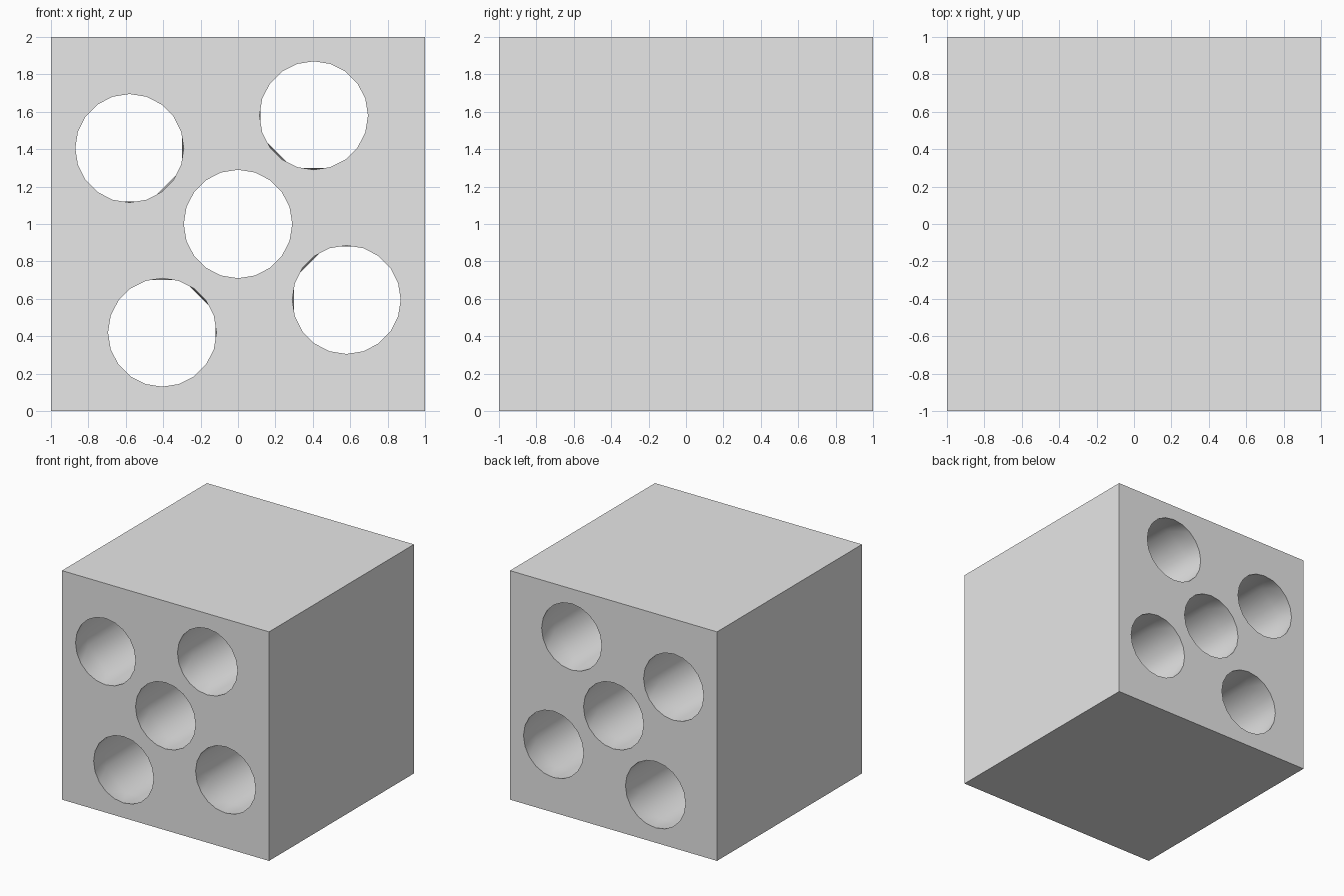
import bpy, bmesh
from math import cos, sin, radians

cube = bpy.data.objects.get("Cube")
if cube:
    bpy.data.objects.remove(cube, do_unlink=True)

RIM_SIDES, RIM_RADIUS = 20, 0.29
BORE_SIDES, BORE_RADIUS = 8, 0.319
BORE_Y = 0.8          # where the round mouth has become an octagonal bore
OUTWARD = 0.018       # drift of the outer bores away from the middle

# Hole centres: one in the middle, four in a turned square around it
centres = [(0, 0)]
x, z = 0.58, -0.405
for _ in range(4):
    centres.append((x, z))
    x, z = -z, x


def ring(bm, cx, cz, y, sides, radius, offset=0.0):
    angles = [radians(offset + 360 * i / sides) for i in range(sides)]
    return [bm.verts.new((cx + radius * cos(a), y, cz + radius * sin(a) + 1))
            for a in angles]


def loop_edges(bm, verts):
    return [bm.edges.new((v, verts[i - 1])) for i, v in enumerate(verts)]


def stitch(bm, rim, bore):
    """Join the round mouth to the octagonal bore with triangles."""
    for i, v in enumerate(rim):
        j = (i + 1) % RIM_SIDES
        a = i * BORE_SIDES // RIM_SIDES
        b = j * BORE_SIDES // RIM_SIDES
        bm.faces.new((v, rim[j], bore[a]))
        if a != b:
            bm.faces.new((rim[j], bore[b], bore[a]))


bm = bmesh.new()
squares, bores = [], []
for side in (-1, 1):
    # Pierced front or back face
    corners = [bm.verts.new((px, side, pz))
               for px, pz in ((-1, 0), (1, 0), (1, 2), (-1, 2))]
    edges = loop_edges(bm, corners)
    rims = [ring(bm, cx, cz, side, RIM_SIDES, RIM_RADIUS) for cx, cz in centres]
    for rim in rims:
        edges += loop_edges(bm, rim)
    bmesh.ops.triangle_fill(bm, edges=edges, use_beauty=True, normal=(0, side, 0))

    # Hole mouths
    end = []
    for (cx, cz), rim in zip(centres, rims):
        k = 1 + OUTWARD / 0.707
        bore = ring(bm, cx * k, cz * k, side * BORE_Y, BORE_SIDES, BORE_RADIUS,
                    180 / BORE_SIDES)
        stitch(bm, rim, bore)
        end.append(bore)
    squares.append(corners)
    bores.append(end)

# Outer sides of the block and the straight bores
for near, far in [tuple(squares)] + list(zip(*bores)):
    for i in range(len(near)):
        bm.faces.new((near[i - 1], near[i], far[i], far[i - 1]))
bmesh.ops.recalc_face_normals(bm, faces=bm.faces[:])

mesh = bpy.data.meshes.new("pierced_block")
bm.to_mesh(mesh)
bm.free()
block = bpy.data.objects.new("pierced_block", mesh)
bpy.context.collection.objects.link(block)

# Plain grey material
grey = bpy.data.materials.new("light_grey")
grey.use_nodes = True
colour = (0.8, 0.8, 0.8, 1)
grey.diffuse_color = colour
for node in grey.node_tree.nodes:
    if node.type == 'BSDF_PRINCIPLED':
        node.inputs["Base Color"].default_value = colour
mesh.materials.append(grey)

bpy.ops.object.select_all(action='DESELECT')
block.select_set(True)
bpy.context.view_layer.objects.active = block
bpy.ops.object.shade_smooth_by_angle(angle=radians(30))
